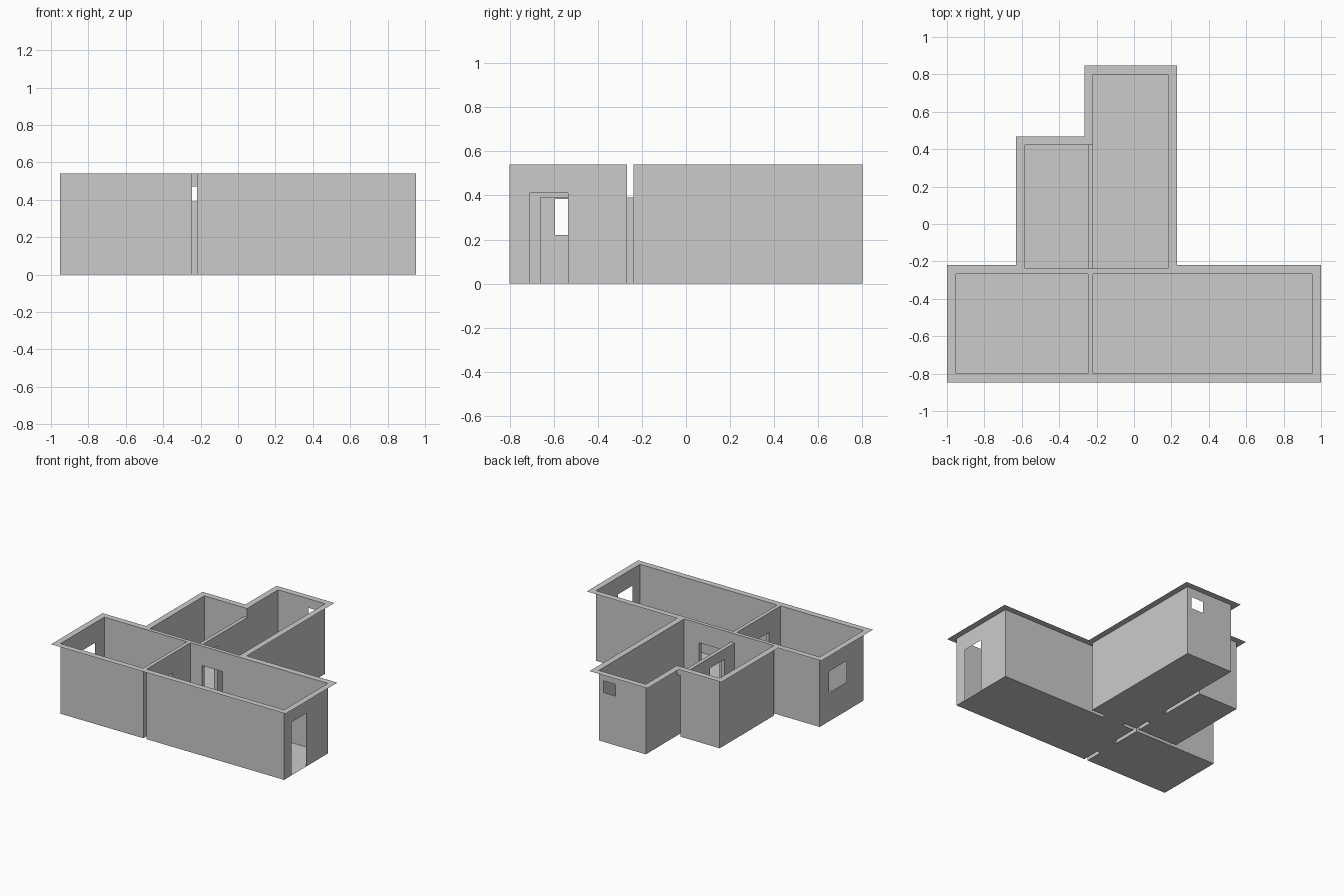
import bpy, bmesh

if "Cube" in bpy.data.objects:
    bpy.data.objects.remove(bpy.data.objects["Cube"])

H = 0.54        # wall height
LOW = 0.47      # height of the low dividing wall
DOOR = 0.39     # inner door height
OVER = 0.047    # overhang of the top rim

# room plans: x0, y0, x1, y1
LEFT = (-0.953, -0.80, -0.247, -0.267)
RIGHT = (-0.218, -0.80, 0.953, -0.267)
SIDE = (-0.583, -0.238, -0.247, 0.422)
BACK = (-0.218, -0.238, 0.182, 0.80)

plaster = bpy.data.materials.new("grey_plaster")
plaster.diffuse_color = (0.6, 0.6, 0.6, 1)
plaster.use_nodes = True
plaster.node_tree.nodes["Principled BSDF"].inputs["Base Color"].default_value = plaster.diffuse_color


def sheet(bm, axis, pos, solids, holes=()):
    """Flat sheet across an axis: union of rectangles minus rectangular holes."""
    rects = list(solids) + list(holes)
    us = sorted({round(r[i], 5) for r in rects for i in (0, 2)})
    vs = sorted({round(r[i], 5) for r in rects for i in (1, 3)})

    def inside(r, u, v):
        return r[0] < u < r[2] and r[1] < v < r[3]

    def point(u, v):
        return {"x": (pos, u, v), "y": (u, pos, v), "z": (u, v, pos)}[axis]

    for u0, u1 in zip(us, us[1:]):
        for v0, v1 in zip(vs, vs[1:]):
            u, v = (u0 + u1) / 2, (v0 + v1) / 2
            if any(inside(r, u, v) for r in solids) and not any(inside(r, u, v) for r in holes):
                corners = ((u0, v0), (u1, v0), (u1, v1), (u0, v1))
                bm.faces.new([bm.verts.new(point(*c)) for c in corners])


def finish(bm, name):
    bmesh.ops.remove_doubles(bm, verts=bm.verts, dist=1e-4)
    bmesh.ops.recalc_face_normals(bm, faces=bm.faces)
    mesh = bpy.data.meshes.new(name)
    bm.to_mesh(mesh)
    bm.free()
    mesh.materials.append(plaster)
    bpy.context.collection.objects.link(bpy.data.objects.new(name, mesh))


def room(name, plan, holes, low=None, extra=None):
    """Floor and four walls; holes by side; low replaces the solids of a side."""
    x0, y0, x1, y1 = plan
    low = low or {}
    bm = bmesh.new()
    sheet(bm, "z", 0, [plan])
    for side, axis, pos, a, b in (("w", "x", x0, y0, y1), ("e", "x", x1, y0, y1),
                                  ("s", "y", y0, x0, x1), ("n", "y", y1, x0, x1)):
        sheet(bm, axis, pos, low.get(side, [(a, 0, b, H)]), holes.get(side, ()))
    finish(bm, name)


# openings (start, bottom, end, top) along their wall
hall_door = (-0.66, 0, -0.485, DOOR)
back_door = (-0.12, 0, 0.055, DOOR)
side_door = (-0.115, 0, 0.06, DOOR)

# rooms
room("left_room", LEFT, {"w": [(-0.595, 0.22, -0.38, 0.385)], "e": [hall_door]})
room("right_room", RIGHT, {"w": [hall_door], "n": [back_door],
                           "e": [(-0.71, 0, -0.535, 0.41)]})
room("side_room", SIDE, {"e": [side_door]},
     low={"e": [(SIDE[1], 0, SIDE[3], LOW)]})
room("back_room", BACK, {"s": [back_door], "w": [side_door],
                         "n": [(0.04, 0.38, 0.145, 0.47)]},
     low={"w": [(SIDE[1], 0, SIDE[3], LOW), (SIDE[3], 0, BACK[3], H)]})

# door linings bridging the hollow walls
for name, axis, d, g0, g1 in (("hall_door_lining", "x", hall_door, LEFT[2], RIGHT[0]),
                              ("side_door_lining", "x", side_door, SIDE[2], BACK[0]),
                              ("back_door_lining", "y", back_door, RIGHT[3], BACK[1])):
    bm = bmesh.new()
    a, z0, b, z1 = d
    for z in (z0, z1):
        sheet(bm, "z", z, [(g0, a, g1, b) if axis == "x" else (a, g0, b, g1)])
    for p in (a, b):
        sheet(bm, "y" if axis == "x" else "x", p, [(g0, z0, g1, z1)])
    finish(bm, name)

# top of the low dividing wall and the wall pieces above its two ends
gap = (SIDE[2], SIDE[1], BACK[0], SIDE[3])
bm = bmesh.new()
sheet(bm, "z", LOW, [gap])
for y in (SIDE[1], SIDE[3]):
    sheet(bm, "y", y, [(gap[0], LOW, gap[2], H)])
finish(bm, "low_wall_top")

# flat rim around the wall tops
front = (LEFT[0], LEFT[1], RIGHT[2], RIGHT[3])
grown = [(r[0] - OVER, r[1] - OVER, r[2] + OVER, r[3] + OVER) for r in (front, SIDE, BACK)]
bm = bmesh.new()
sheet(bm, "z", H, grown, [LEFT, RIGHT, SIDE, BACK, gap])
finish(bm, "top_rim")
